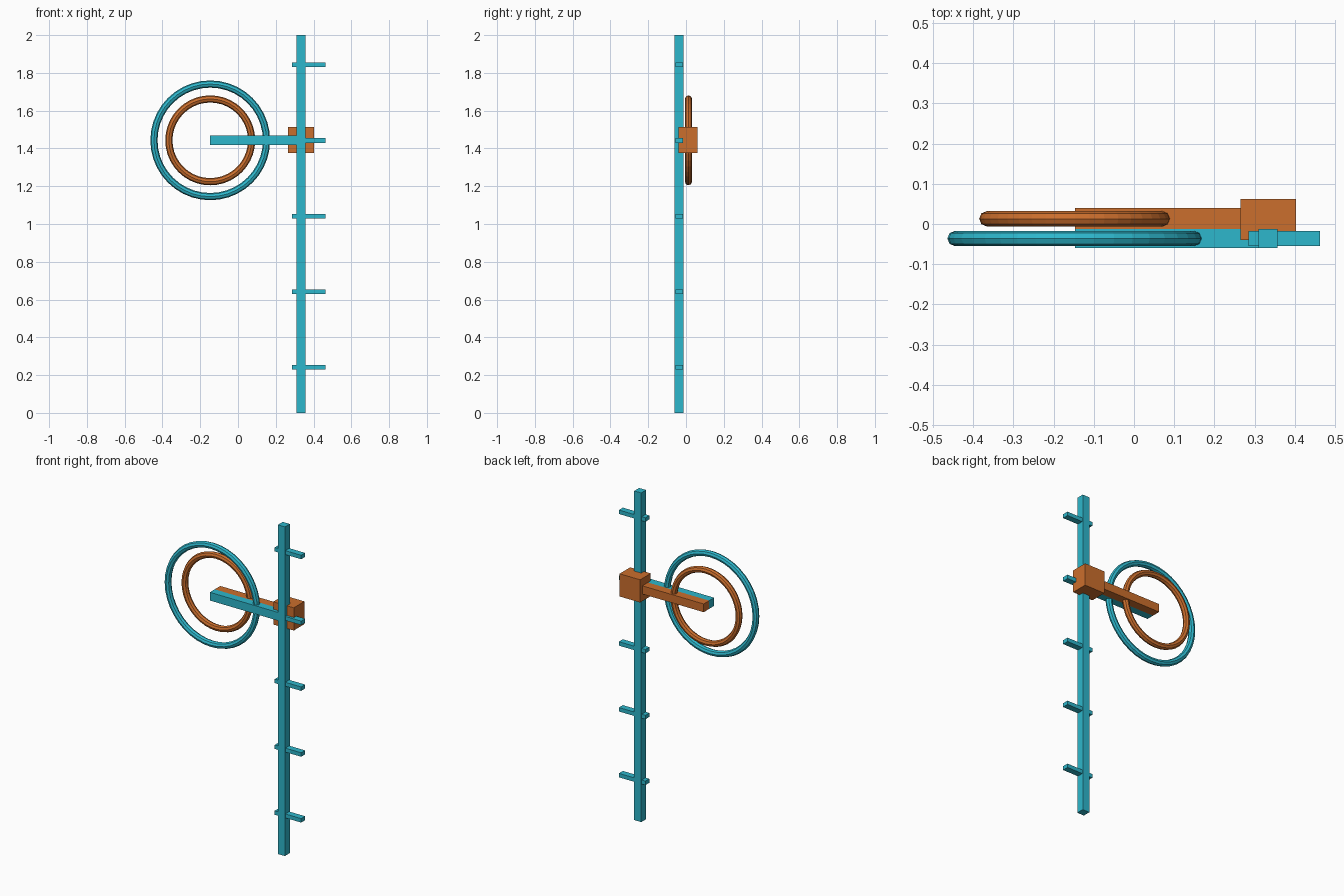
import bpy
from math import pi

cube = bpy.data.objects.get("Cube")
if cube:
    bpy.data.objects.remove(cube, do_unlink=True)


def material(name, rgb):
    m = bpy.data.materials.new(name)
    m.use_nodes = True
    m.diffuse_color = (*rgb, 1)
    m.node_tree.nodes["Principled BSDF"].inputs["Base Color"].default_value = (*rgb, 1)
    return m


def box(name, mat, x, y, z):
    """Box from (low, high) ranges on each axis."""
    spans = (x, y, z)
    bpy.ops.mesh.primitive_cube_add(size=1, location=[(a + b) / 2 for a, b in spans])
    ob = bpy.context.object
    ob.name = name
    ob.scale = [b - a for a, b in spans]
    bpy.ops.object.transform_apply(location=False, rotation=False, scale=True)
    ob.data.materials.append(mat)


def ring(name, mat, y, radius, tube):
    """Upright ring around the free end of the arms."""
    bpy.ops.mesh.primitive_torus_add(
        location=(ARM_END, y, ARM_Z), rotation=(pi / 2, 0, 0),
        major_segments=40, minor_segments=8,
        major_radius=radius, minor_radius=tube)
    ob = bpy.context.object
    ob.name = name
    ob.data.materials.append(mat)


teal = material("teal", (0.027, 0.474, 0.604))
orange = material("orange", (0.597, 0.156, 0.026))

ARM_END, ARM_Z = -0.147, 1.443
POST_Y = (-0.06, -0.013)
ARM_SPAN = (ARM_Z - 0.025, ARM_Z + 0.025)

# Post with evenly spaced rungs
box("post", teal, (0.31, 0.357), POST_Y, (0, 2))
for i in range(5):
    z = 0.242 + 0.4 * i
    box(f"rung_{i + 1}", teal, (0.285, 0.463), (-0.055, -0.017), (z - 0.012, z + 0.012))

# Front arm and large ring
box("front_arm", teal, (ARM_END, 0.33), POST_Y, ARM_SPAN)
ring("large_ring", teal, -0.036, 0.298, 0.019)

# Rear block, arm and small ring
box("rear_block", orange, (0.265, 0.403), (-0.04, 0.062), (1.375, 1.513))
box("rear_arm", orange, (ARM_END, 0.33), (-0.013, 0.04), ARM_SPAN)
ring("small_ring", orange, 0.013, 0.219, 0.019)
